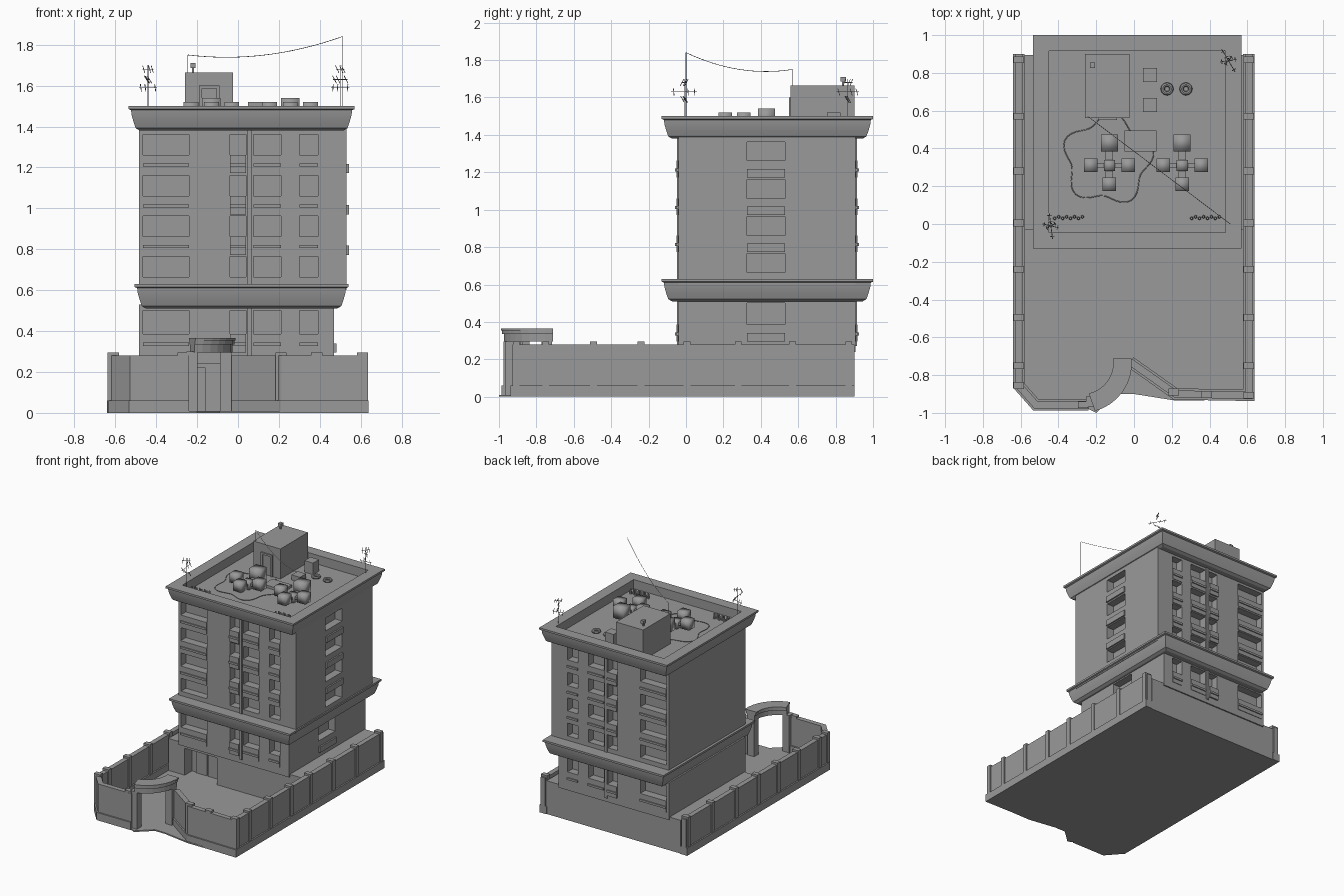
import bpy, bmesh, math
from mathutils import Vector, Matrix

if "Cube" in bpy.data.objects:
    bpy.data.objects.remove(bpy.data.objects["Cube"])

GREY = bpy.data.materials.new("dark_grey")
GREY.diffuse_color = (0.32, 0.32, 0.32, 1)
GREY.use_nodes = True
GREY.node_tree.nodes["Principled BSDF"].inputs["Base Color"].default_value = GREY.diffuse_color

def link(name, data):
    ob = bpy.data.objects.new(name, data)
    data.materials.append(GREY)
    bpy.context.collection.objects.link(ob)
    return ob

def finish(name, bm):
    bmesh.ops.recalc_face_normals(bm, faces=bm.faces)
    me = bpy.data.meshes.new(name)
    bm.to_mesh(me)
    bm.free()
    return link(name, me)

def boxes(name, items):
    """One mesh of axis-aligned boxes (x0, x1, y0, y1, z0, z1)."""
    bm = bmesh.new()
    for x0, x1, y0, y1, z0, z1 in items:
        m = Matrix.Translation(((x0+x1)/2, (y0+y1)/2, (z0+z1)/2)) @ Matrix.Diagonal((x1-x0, y1-y0, z1-z0, 1))
        bmesh.ops.create_cube(bm, size=1, matrix=m)
    return finish(name, bm)

def skin(bm, rings):
    """Bridge four-sided rings and cap the ends."""
    for a, b in zip(rings, rings[1:]):
        for i in range(4):
            bm.faces.new((a[i], a[(i+1) % 4], b[(i+1) % 4], b[i]))
    bm.faces.new(rings[0])
    bm.faces.new(rings[-1])

def loft(name, rect, profile):
    """Stack inset copies of a rectangle; profile = (inset, z)."""
    x0, x1, y0, y1 = rect
    bm = bmesh.new()
    skin(bm, [[bm.verts.new(p) for p in ((x0+d, y0+d, z), (x1-d, y0+d, z), (x1-d, y1-d, z), (x0+d, y1-d, z))]
              for d, z in profile])
    return finish(name, bm)

def ribbon(name, path, width, z0, z1):
    """Wall of constant width along a plan path."""
    pts = [Vector(p) for p in path]
    bm = bmesh.new()
    rings = []
    for i, p in enumerate(pts):
        ds = [(pts[j+1]-pts[j]).normalized() for j in (i-1, i) if 0 <= j < len(pts)-1]
        t = sum(ds, Vector((0, 0))).normalized()
        n = Vector((-t.y, t.x)) * (width / 2 / t.dot(ds[0]))
        a, b = p+n, p-n
        rings.append([bm.verts.new(v) for v in ((*a, z0), (*b, z0), (*b, z1), (*a, z1))])
    skin(bm, rings)
    return finish(name, bm)

def wires(name, lines, r=0.002, cyclic=False):
    cu = bpy.data.curves.new(name, 'CURVE')
    cu.dimensions, cu.bevel_depth, cu.bevel_resolution = '3D', r, 0
    cu.use_fill_caps = True
    for pts in lines:
        s = cu.splines.new('POLY')
        s.points.add(len(pts)-1)
        for q, p in zip(s.points, pts):
            q.co = (*p, 1)
        s.use_cyclic_u = cyclic
    return link(name, cu)

# --- Building body: core, window walls, sills
YF, YB, D = -0.04, 0.905, 0.06
COLS = [(-0.465, -0.24), (-0.04, 0.04), (0.075, 0.21), (0.30, 0.39)]
RCOL = (0.325, 0.53)

def storeys(tag, x0, x1, z0, z1, bottoms, h, first):
    wall, sill = [(x0, x1-D, YF+D, YB-D, z0, z1)], []
    openings = [(b, min(b+h, z1)) for b in bottoms]
    edges = [z0] + [z for o in openings for z in o] + [z1]
    solid = [(a, b) for a, b in zip(edges[::2], edges[1::2]) if b-a > 0.001]
    ends = [x0] + [v for c in COLS for v in c] + [x1]
    for front in (True, False):
        def y(a, b):                      # depth range measured outward from the wall face
            return (YF-b, YF-a) if front else (YB+a, YB+b)
        for a, b in zip(ends[::2], ends[1::2]):
            wall.append((a, b, *y(-D, 0), z0, z1))
        sill.append((0.046, 0.066, *y(-0.02, 0.008), z0+0.03, z1))
        for i, (a, b) in enumerate(COLS):
            wall += [(a, b, *y(-D, 0), s, t) for s, t in solid]
            for s in bottoms[first:]:
                out = 0.012 if i == 1 else 0.004
                sill.append((a, b, *y(-0.02, out), s-0.09, s))
                sill.append((a, b, *y(-0.02, out+0.008), s-0.058, s-0.042))
    # Right side has a single window column, left side is blank
    a, b = RCOL
    wall += [(x1-D, x1, YF+D, a, z0, z1), (x1-D, x1, b, YB-D, z0, z1)]
    wall += [(x1-D, x1, a, b, s, t) for s, t in solid]
    for s in bottoms[first:]:
        sill.append((x1-0.02, x1+0.012, a, b, s-0.09, s-0.045))
    boxes(tag + "_walls", wall)
    boxes(tag + "_balconies", sill)

storeys("upper", -0.485, 0.53, 0.60, 1.40, [0.665, 0.863, 1.061, 1.262], 0.1, 1)
storeys("lower", -0.485, 0.47, 0.24, 0.53, [0.385], 0.115, 0)

# --- Cornices and roof tray
PROFILE = [(0.09, 0), (0.055, 0), (0.035, 0.012), (0.025, 0.04), (0.015, 0.075), (0.012, 0.1), (0, 0.105), (0, 0.12)]
cornices = [loft("roof_cornice", (-0.535, 0.57, -0.13, 1.0),
                 [(d, z+1.38) for d, z in PROFILE] + [(0.085, 1.50), (0.085, 1.43)]),
            loft("middle_cornice", (-0.505, 0.54, -0.13, 1.0), [(d, z+0.51) for d, z in PROFILE])]

# --- Ground floor plinth with entrance recess
boxes("plinth", [(-0.58, -0.44, -0.03, 0.895, 0, 0.26), (-0.16, 0.58, -0.03, 0.895, 0, 0.26),
                 (-0.44, -0.16, 0.06, 0.895, 0, 0.26), (-0.44, -0.16, -0.03, 0.06, 0.22, 0.26)])
boxes("entrance_doors", [(-0.40, -0.305, 0.05, 0.065, 0, 0.19), (-0.295, -0.20, 0.05, 0.065, 0, 0.19)])

# --- Ground slab
bm = bmesh.new()
outline = [(-0.62, 0.895), (0.62, 0.895), (0.62, -0.93), (0.22, -0.935), (0, -0.9), (-0.09, -0.9),
           (-0.2, -1.0), (-0.25, -0.975), (-0.53, -0.975), (-0.62, -0.86)]
f = bm.faces.new([bm.verts.new((*p, 0)) for p in outline])
top = bmesh.ops.extrude_face_region(bm, geom=[f])
bmesh.ops.translate(bm, vec=(0, 0, 0.01), verts=[v for v in top["geom"] if isinstance(v, bmesh.types.BMVert)])
finish("ground", bm)

# --- Perimeter wall
left = [(-0.61, 0.9), (-0.61, -0.855), (-0.52, -0.957), (-0.24, -0.957)]
right = [(0.608, 0.9), (0.608, -0.907), (0.22, -0.9), (-0.02, -0.73)]
for tag, path in (("left", left), ("right", right)):
    ribbon(tag + "_fence_wall", path, 0.038, 0, 0.28)
    ribbon(tag + "_fence_base", path, 0.06, 0, 0.06)
posts = [(x, y) for x in (-0.61, 0.608) for y in (-0.75, -0.495, -0.24, 0.005, 0.28, 0.57, 0.87)]
posts += [(-0.61, -0.855), (-0.27, -0.957), (0.608, -0.907), (0.385, -0.903), (0.21, -0.89)]
boxes("fence_posts", [(x-0.027, x+0.027, y-0.018, y+0.018, 0, 0.295) for x, y in posts])

# --- Gate with curved canopy
def arc(n=8):
    c, r = Vector((-0.275, -0.735)), 0.215
    return [c + r*Vector((math.cos(t), math.sin(t))) for t in
            [math.radians(-76 + 82*i/n) for i in range(n+1)]]
for tag, w, a, b in (("gate_lintel", 0.065, 0.295, 0.335), ("gate_canopy", 0.085, 0.335, 0.355), ("gate_canopy_lip", 0.098, 0.355, 0.366)):
    ribbon(tag, arc(), w, a, b)
boxes("gate_pillars", [(x-0.028, x+0.028, y-0.028, y+0.028, 0, 0.3) for x, y in ((-0.225, -0.94), (-0.06, -0.745))])

# --- Roof stair house
boxes("stair_house", [(-0.26, -0.025, 0.56, 0.9, 1.42, 1.665)])
boxes("stair_door", [(-0.19, -0.175, 0.55, 0.57, 1.43, 1.6), (-0.105, -0.09, 0.55, 0.57, 1.43, 1.6),
                     (-0.175, -0.105, 0.55, 0.57, 1.585, 1.6)])
boxes("roof_beacon", [(-0.225, -0.215, 0.835, 0.845, 1.66, 1.69), (-0.233, -0.207, 0.825, 0.855, 1.685, 1.71)])

# --- Roof units: two crosses of boxes linked by ducts
unit, duct = [], []
for cx in (-0.13, 0.255):
    for dx, dy, s, h in ((0, 0, 0.06, 1.49), (-0.1, 0, 0.072, 1.52), (0.1, 0, 0.072, 1.52), (0, 0.12, 0.09, 1.54), (0, -0.1, 0.072, 1.52)):
        x, y = cx+dx, 0.31+dy
        unit.append((x-s/2, x+s/2, y-s/2, y+s/2, 1.43 if s < 0.07 else 1.45, h))
    duct += [(cx-0.1, cx+0.1, 0.297, 0.323, 1.455, 1.475), (cx-0.02, cx+0.02, 0.21, 0.43, 1.455, 1.475)]
boxes("roof_units", unit).data.shade_smooth()
boxes("roof_ducts", duct)
boxes("roof_hatches", [(-0.05, 0.12, 0.385, 0.495, 1.43, 1.45), (0.048, 0.122, 0.753, 0.827, 1.43, 1.52), (0.048, 0.122, 0.593, 0.667, 1.43, 1.47)])

# --- Ring vents
for i, x in enumerate((0.175, 0.275)):
    bpy.ops.mesh.primitive_torus_add(location=(x, 0.715, 1.445), major_radius=0.023, minor_radius=0.011, major_segments=20, minor_segments=8)
    bpy.context.object.name = "vent_ring_%d" % i
    bpy.context.object.data.materials.append(GREY)
    bpy.ops.object.shade_smooth_by_angle()

# --- Bottles along the front parapet
bm = bmesh.new()
for x0 in (-0.42, 0.305):
    for i in range(8):
        m = Matrix.Translation((x0+i*0.021, 0.03+0.008*(i % 2), 1.45))
        bmesh.ops.create_cone(bm, cap_ends=True, segments=8, radius1=0.009, radius2=0.006, depth=0.04, matrix=m)
finish("roof_bottles", bm)

# --- Antennas, mast, sagging wire and loose hose
lines = []
for x, y, turn in ((-0.44, -0.01, 0.5), (0.5, 0.865, 0.9)):
    lines.append([(x, y, 1.43), (x, y, 1.70)])
    for k, (z, L) in enumerate(((1.68, 0.03), (1.63, 0.07), (1.59, 0.045))):
        a = turn + k*1.2
        d, n = Vector((math.cos(a), math.sin(a), 0))*L, Vector((-math.sin(a)*0.6, math.cos(a)*0.6, 1))*0.018
        c = Vector((x, y, z))
        lines.append([c-d, c+d])
        lines += [[c+d*t-n, c+d*t+n] for t in (-0.8, 0.3, 0.8)]
wires("antennas", lines)
A, B = Vector((0.51, 0.0, 1.84)), Vector((-0.245, 0.57, 1.75))
sag = [A.lerp(B, i/16) - Vector((0, 0, 0.18*i/16*(1-i/16))) for i in range(17)]
wires("mast_and_wire", [[(0.51, 0, 1.43), A], sag, [(-0.245, 0.57, 1.66), B]], 0.0015)
hose = []
for i in range(60):
    t = i/60*2*math.pi
    r = 1 + 0.13*math.sin(5*t+0.6)
    hose.append((-0.14+0.22*r*math.cos(t), 0.34+0.22*r*math.sin(t), 1.432))
wires("roof_hose", [hose], 0.0025, True)

# --- Smooth the curved mouldings
for ob in cornices:
    bpy.ops.object.select_all(action='DESELECT')
    ob.select_set(True)
    bpy.context.view_layer.objects.active = ob
    bpy.ops.object.shade_smooth_by_angle()
